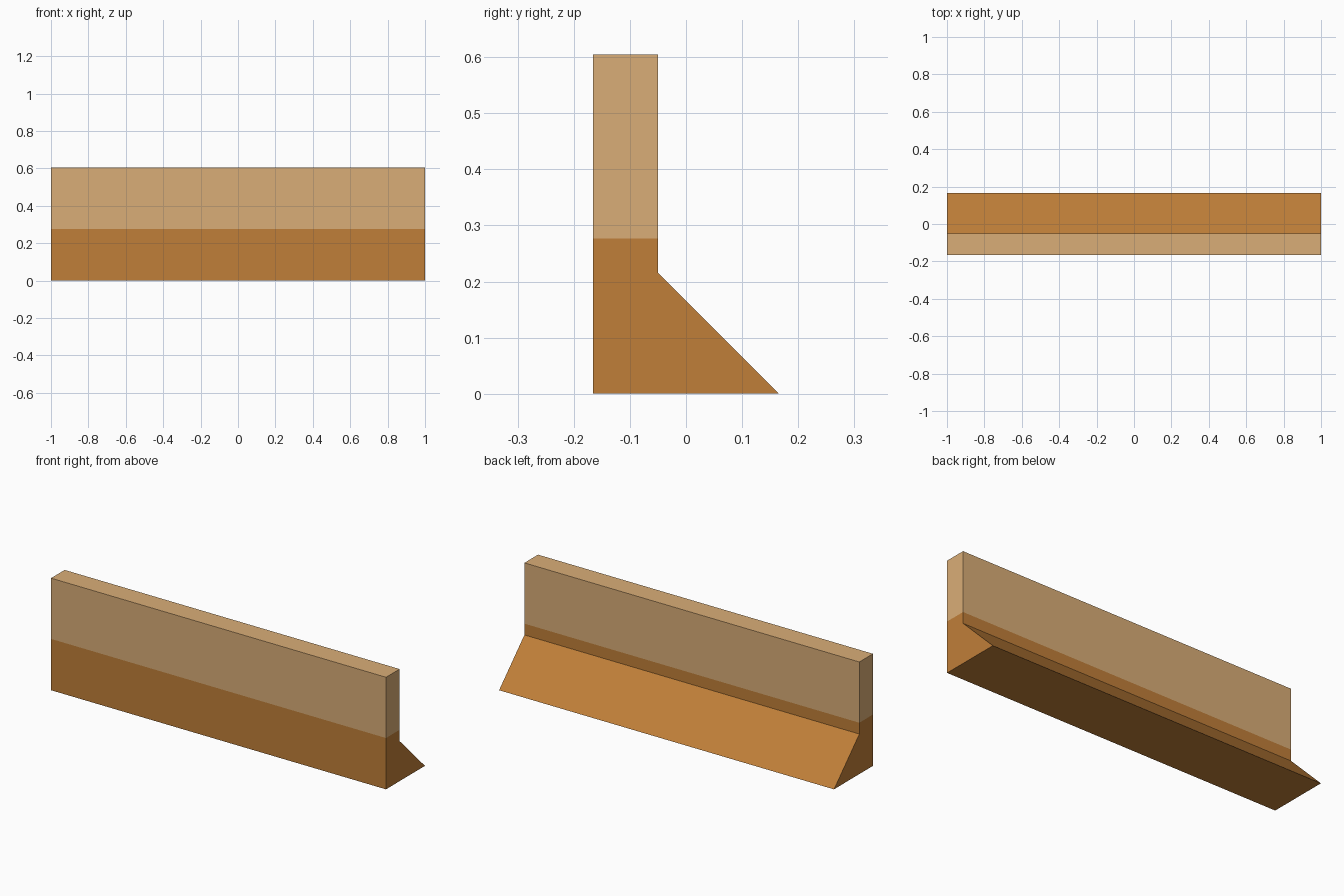
import bpy, bmesh
from mathutils import Vector

if "Cube" in bpy.data.objects:
    bpy.data.objects.remove(bpy.data.objects["Cube"])

def material(name, rgb):
    # sRGB 0-255 to linear
    lin = [((c / 255 + 0.055) / 1.055) ** 2.4 for c in rgb]
    m = bpy.data.materials.new(name)
    m.diffuse_color = (*lin, 1)
    m.use_nodes = True
    m.node_tree.nodes["Principled BSDF"].inputs["Base Color"].default_value = m.diffuse_color
    return m

SPLIT = 0.277  # height where the dark base meets the light top

# Wall cross-section (y, z) with a sloped foot at the back
profile = [(-0.166, 0), (0.166, 0), (-0.05, 0.216), (-0.05, 0.605), (-0.166, 0.605)]

# Extrude the cross-section along x
bm = bmesh.new()
end = bm.faces.new([bm.verts.new((-1, y, z)) for y, z in profile])
side = bmesh.ops.extrude_face_region(bm, geom=[end])
bmesh.ops.translate(bm, vec=(2, 0, 0),
                    verts=[v for v in side["geom"] if isinstance(v, bmesh.types.BMVert)])

# Cut the colour boundary and colour by height
bmesh.ops.bisect_plane(bm, geom=bm.verts[:] + bm.edges[:] + bm.faces[:],
                       plane_co=Vector((0, 0, SPLIT)), plane_no=Vector((0, 0, 1)))
bmesh.ops.recalc_face_normals(bm, faces=bm.faces)
for f in bm.faces:
    f.material_index = 1 if f.calc_center_median().z > SPLIT else 0

mesh = bpy.data.meshes.new("barrier_wall")
bm.to_mesh(mesh)
bm.free()
mesh.materials.append(material("dark_brown", (192, 127, 57)))
mesh.materials.append(material("light_tan", (218, 174, 119)))
bpy.context.collection.objects.link(bpy.data.objects.new("barrier_wall", mesh))
